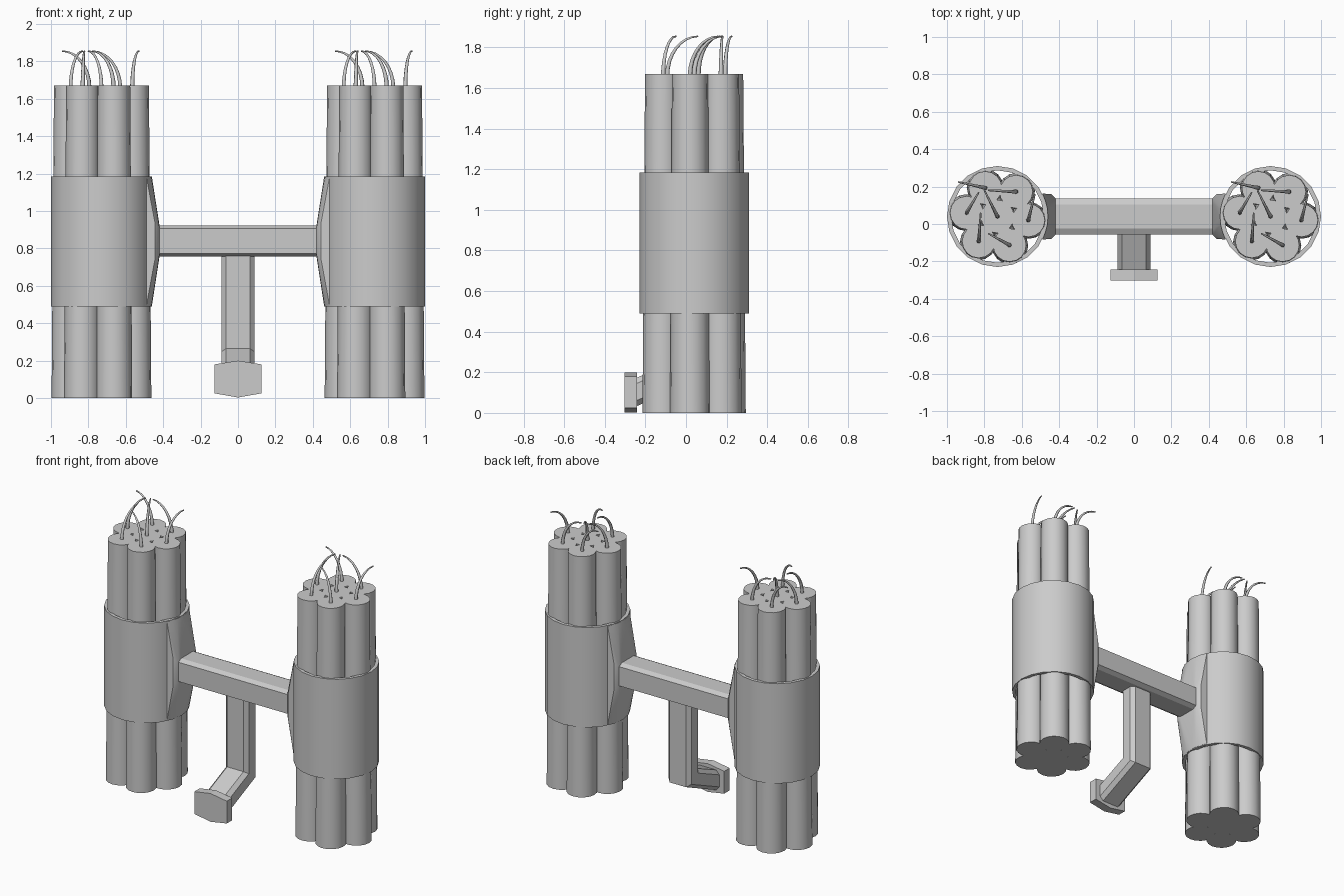
import bpy, bmesh
from math import sin, cos, pi, radians
from mathutils import Vector

if "Cube" in bpy.data.objects:
    bpy.data.objects.remove(bpy.data.objects["Cube"])

CX, CY = 0.73, 0.04          # bundle centre offsets
MID_Z = 0.84                 # height of the crossbar


def make(name, bm, angle=None):
    bmesh.ops.recalc_face_normals(bm, faces=bm.faces)
    me = bpy.data.meshes.new(name)
    bm.to_mesh(me)
    bm.free()
    if angle:
        me.shade_smooth()
        me.set_sharp_from_angle(angle=radians(angle))
    ob = bpy.data.objects.new(name, me)
    bpy.context.collection.objects.link(ob)
    return ob


def loft(name, rings, angle=None, caps=True, closed=False):
    bm = bmesh.new()
    vs = [[bm.verts.new(p) for p in r] for r in rings]
    n = len(vs[0])
    pairs = list(zip(vs, vs[1:])) + ([(vs[-1], vs[0])] if closed else [])
    for a, b in pairs:
        for i in range(n):
            j = (i + 1) % n
            bm.faces.new((a[i], a[j], b[j], b[i]))
    if caps:
        bm.faces.new(vs[0])
        bm.faces.new(vs[-1])
    return make(name, bm, angle)


def circle(x, y, z, r, n):
    return [(x + r * cos(2 * pi * i / n), y + r * sin(2 * pi * i / n), z) for i in range(n)]


def octagon(a, b, c, d):
    # chamfered rectangle: half sizes a, b and chamfers c, d
    return [(a, b - d), (a - c, b), (c - a, b), (-a, b - d),
            (-a, d - b), (c - a, -b), (a - c, -b), (a, d - b)]


def fuse(name, base, tip):
    cu = bpy.data.curves.new(name, 'CURVE')
    cu.dimensions = '3D'
    cu.bevel_depth = 0.012
    cu.bevel_resolution = 1
    cu.use_fill_caps = True
    sp = cu.splines.new('POLY')
    n = 9
    sp.points.add(n - 1)
    for i, p in enumerate(sp.points):
        t = (i / (n - 1)) * pi / 2
        k = 1 - cos(t)
        p.co = (base[0] + (tip[0] - base[0]) * k,
                base[1] + (tip[1] - base[1]) * k, 1.66 + 0.195 * sin(t), 1)
        p.radius = 1 - 0.65 * i / (n - 1)
    bpy.context.collection.objects.link(bpy.data.objects.new(name, cu))


# Fuse tips relative to the bundle centre: ring sticks then the middle stick
tips = [(-0.05, 0.14), (-0.21, 0.185), (-0.10, 0.13), (-0.09, 0.02),
        (-0.05, -0.09), (0.20, 0.12), (-0.07, 0.14)]

for side, s in (("left", -1), ("right", 1)):
    cx = s * CX
    # Sticks: six around one, slightly wider at the base
    for k in range(7):
        a = radians(53 + 60 * k)
        rb, rt = (0.17, 0.166) if k < 6 else (0, 0)
        top = (cx + rt * cos(a), CY + rt * sin(a))
        loft(f"{side}_stick_{k + 1}", [
            circle(cx + rb * cos(a), CY + rb * sin(a), 0, 0.098, 16),
            circle(*top, 1.67, 0.089, 16)], 40)
        fuse(f"{side}_fuse_{k + 1}", top, (cx + tips[k][0], CY + tips[k][1]))
    # Hollow sleeve around the bundle
    loft(f"{side}_sleeve", [circle(cx, CY, z, r, 20) for r, z in
         ((0.27, 0.49), (0.27, 1.185), (0.247, 1.185), (0.247, 0.49))],
         35, caps=False, closed=True)
    # Flare joining the sleeve to the crossbar
    bm = bmesh.new()
    for z in (0.495, 1.18):
        for d in (-27, -18, -9, 0, 9, 18, 27):
            bm.verts.new((cx - s * 0.27 * cos(radians(d)), CY + 0.27 * sin(radians(d)), z))
    for x, ring in ((0.443, octagon(0.12, 0.112, 0.03, 0.02)),
                    (0.42, octagon(0.098, 0.085, 0.03, 0.016))):
        for y, z in ring:
            bm.verts.new((s * x, CY + y, MID_Z + z))
    res = bmesh.ops.convex_hull(bm, input=bm.verts)
    junk = [v for v in bm.verts if not v.link_faces]
    bmesh.ops.delete(bm, geom=junk, context='VERTS')
    make(f"{side}_flare", bm, 20)

# Crossbar
loft("crossbar", [[(x, CY + y, MID_Z + z) for y, z in octagon(0.095, 0.083, 0.03, 0.016)]
                  for x in (-0.44, 0.44)])

# Bent stem: each station is (back y, z) and (front y, z)
stations = [((0.09, 0.79), (-0.03, 0.79)),
            ((0.09, 0.18), (-0.03, 0.265)),
            ((-0.25, 0.03), (-0.25, 0.17))]
rings = []
for b, f in stations:
    b, f = Vector(b), Vector(f)
    ring = []
    for x, t in octagon(0.088, 0.5, 0.025, 0.2):
        p = b.lerp(f, t + 0.5)
        ring.append((x, p.x, p.y))
    rings.append(ring)
loft("stem", rings)

# Pointed foot plate
plate = [(0, 0.003), (0.125, 0.025), (0.125, 0.18), (0, 0.2), (-0.125, 0.18), (-0.125, 0.025)]
loft("foot_plate", [[(x, y, z) for x, z in plate] for y in (-0.302, -0.242)])
